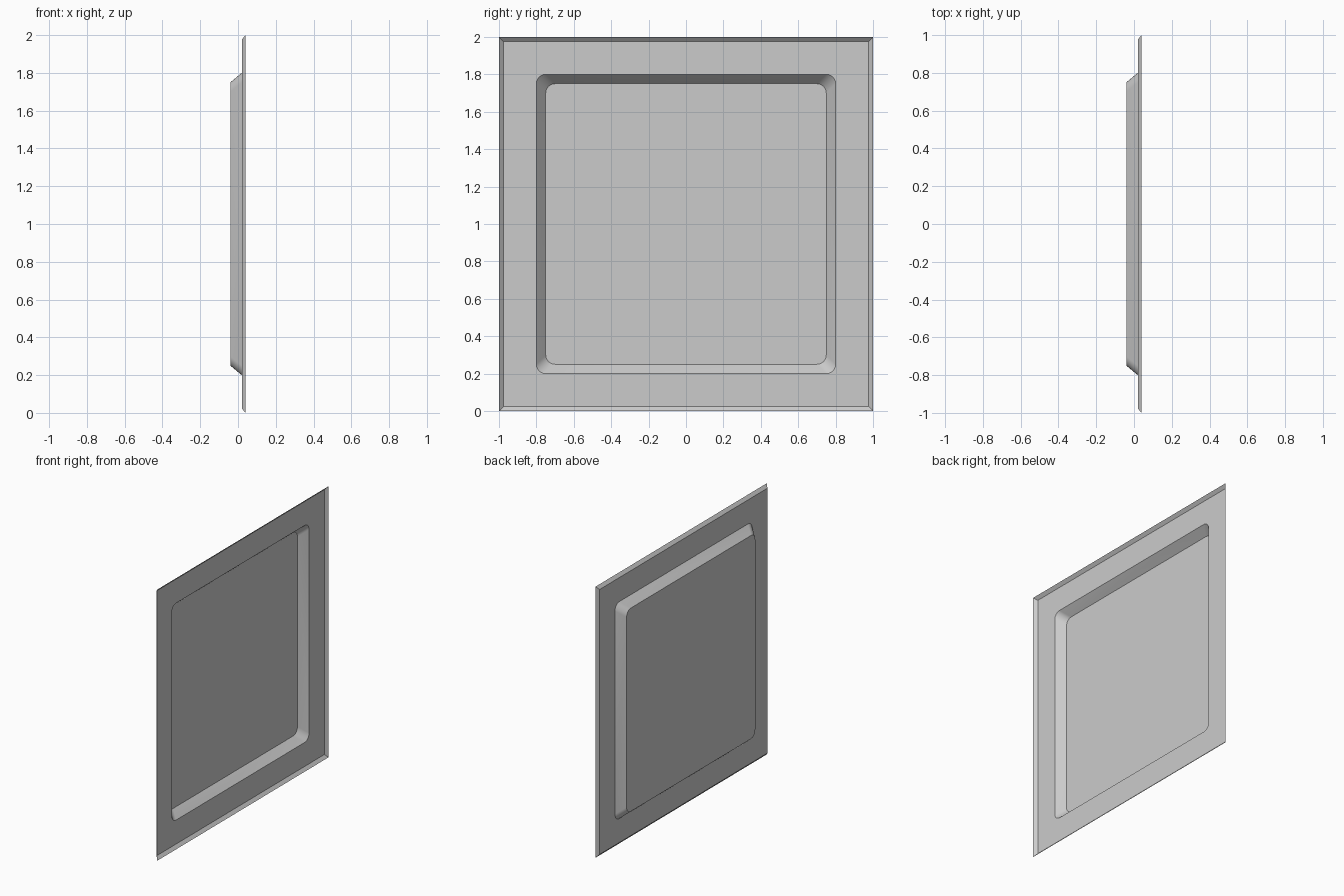
import bpy, bmesh
from math import sin, cos, pi, radians

if "Cube" in bpy.data.objects:
    bpy.data.objects.remove(bpy.data.objects["Cube"])

SEG = 6  # segments per rounded corner


def ring(bm, x, half, radius):
    """Rounded square outline in the YZ plane, centred on z = 1."""
    verts = []
    for q in range(4):
        mid = pi / 4 + q * pi / 2
        cy = (half - radius) * (1 if cos(mid) > 0 else -1)
        cz = (half - radius) * (1 if sin(mid) > 0 else -1)
        for i in range(SEG + 1):
            a = q * pi / 2 + i / SEG * pi / 2
            verts.append(bm.verts.new((x, cy + radius * cos(a), 1 + cz + radius * sin(a))))
    return verts


# Pressed sheet: outer lip, flat border, sloped wall, sunken centre
bm = bmesh.new()
profile = [(0.04, 1.0, 0), (0.02, 0.977, 0), (0.02, 0.80, 0.05), (-0.04, 0.75, 0.05)]
rings = [ring(bm, *p) for p in profile]
for a, b in zip(rings, rings[1:]):
    n = len(a)
    for i in range(n):
        j = (i + 1) % n
        bm.faces.new((a[i], a[j], b[j], b[i]))
bm.faces.new(rings[-1])

# Merge the coincident points of the square corners
bmesh.ops.remove_doubles(bm, verts=bm.verts, dist=0.0001)
bm.normal_update()
mesh = bpy.data.meshes.new("pressed_panel")
bm.to_mesh(mesh)
bm.free()
panel = bpy.data.objects.new("pressed_panel", mesh)
bpy.context.collection.objects.link(panel)

bpy.context.view_layer.objects.active = panel
panel.select_set(True)
bpy.ops.object.shade_smooth_by_angle(angle=radians(30))
